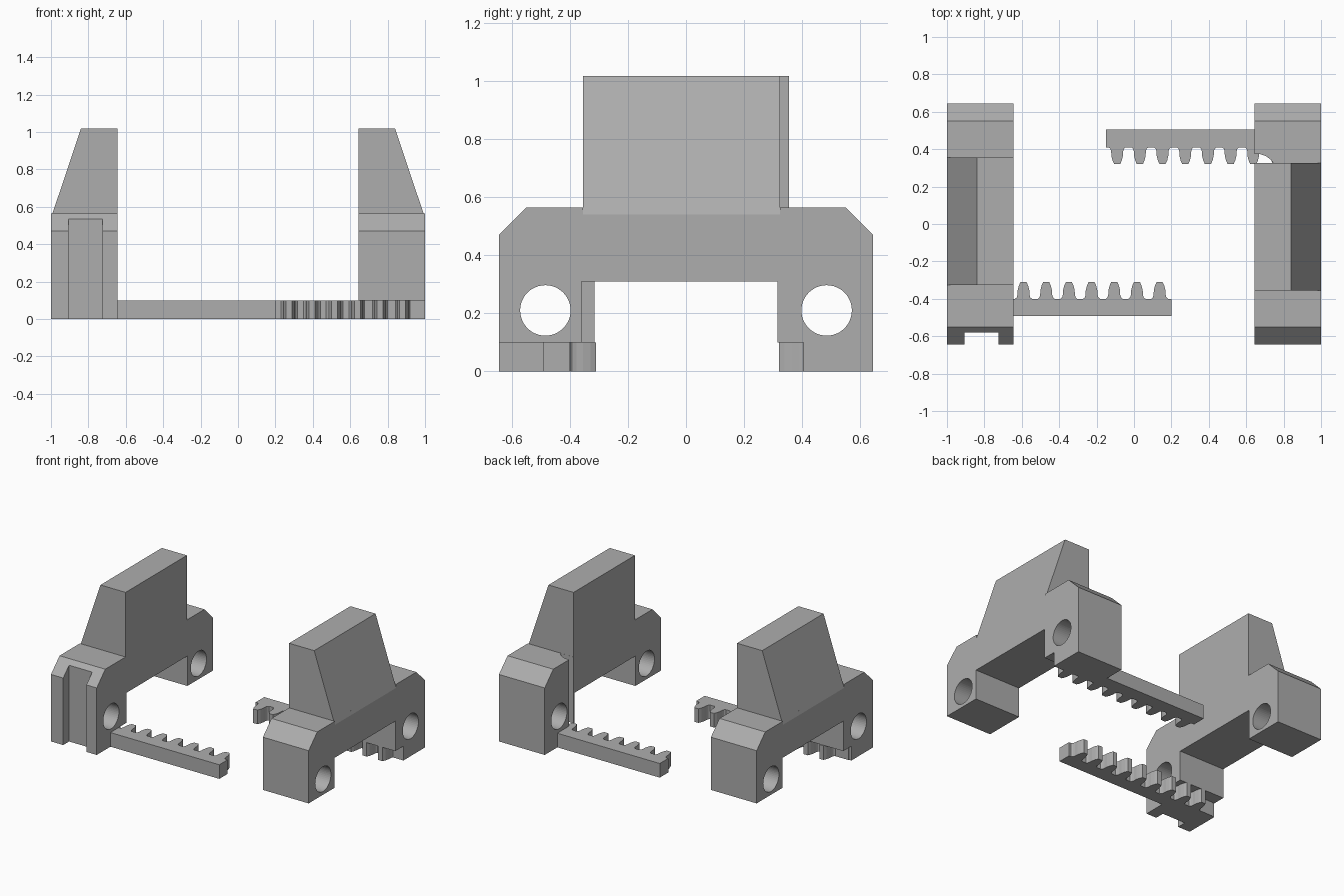
import bpy, bmesh, math
from mathutils import Vector

cube = bpy.data.objects.get("Cube")
if cube:
    bpy.data.objects.remove(cube)

grey = bpy.data.materials.new("plain grey")
grey.use_nodes = True
colour = (0.42, 0.42, 0.42, 1)
grey.diffuse_color = colour
grey.node_tree.nodes["Principled BSDF"].inputs["Base Color"].default_value = colour


def prism(name, profile, axis, low, high):
    """Extrude a 2D profile along an axis; the profile uses the other two axes in order."""
    def place(a, b, c):
        return {"x": (c, a, b), "y": (a, c, b), "z": (a, b, c)}[axis]
    bm = bmesh.new()
    face = bm.faces.new([bm.verts.new(place(a, b, low)) for a, b in profile])
    out = bmesh.ops.extrude_face_region(bm, geom=[face])
    verts = [v for v in out["geom"] if isinstance(v, bmesh.types.BMVert)]
    bmesh.ops.translate(bm, verts=verts, vec=Vector(place(0, 0, high - low)))
    bmesh.ops.recalc_face_normals(bm, faces=bm.faces)
    mesh = bpy.data.meshes.new(name)
    bm.to_mesh(mesh)
    bm.free()
    mesh.materials.append(grey)
    obj = bpy.data.objects.new(name, mesh)
    bpy.context.collection.objects.link(obj)
    return obj


def combine(target, other, operation):
    """Apply a boolean and remove the helper object."""
    mod = target.modifiers.new("boolean", "BOOLEAN")
    mod.operation, mod.object, mod.solver = operation, other, "EXACT"
    bpy.context.view_layer.objects.active = target
    bpy.ops.object.modifier_apply(modifier=mod.name)
    bpy.data.objects.remove(other)


def box(x0, x1, y0, y1):
    return [(x0, y0), (x1, y0), (x1, y1), (x0, y1)]


def circle(cy, cz, radius, count=48):
    return [(cy + radius * math.cos(math.tau * i / count),
             cz + radius * math.sin(math.tau * i / count)) for i in range(count)]


# Side outline of a jaw: short leg, bridge, and long leg recessed for the rack
body = [(-.645, .1), (-.36, .1), (-.36, .31), (.315, .31), (.315, .1), (.405, .1),
        (.405, 0), (.645, 0), (.645, .47), (.55, .565), (-.55, .565), (-.645, .47)]
# Front outline of the tapered upright and of the sliver trimmed below its slope
upright = [(.645, .45), (1, .45), (1, .54), (.84, 1.018), (.645, 1.018)]
sliver = [(1, .54), (1.05, .54), (1.05, .6), (.98, .6)]


def build_jaw(name, s):
    def turn(points):
        return [(s * a, b) for a, b in points]
    jaw = prism(name, turn(body), "x", s * .645, s)
    y0, y1 = sorted((s * -.355, s * .325))
    combine(jaw, prism("upright", turn(upright), "y", y0, y1), "UNION")
    combine(jaw, prism("trim", turn(sliver), "y", y0, y1), "DIFFERENCE")
    for y in (-.485, .485):
        combine(jaw, prism("bore", circle(y, .21, .087), "x", s * .5, s * 1.2), "DIFFERENCE")
    return jaw


left_jaw = build_jaw("left_jaw", 1)
right_jaw = build_jaw("right_jaw", -1)

# Vertical slot in the front of the right jaw, tooth clearance in the left jaw
combine(right_jaw, prism("slot", box(-.905, -.725, -.8, -.58), "z", -.1, .8), "DIFFERENCE")
clearance = [(.6, .326), (.745, .326), (.73, .345), (.705, .363), (.675, .373), (.6, .373)]
combine(left_jaw, prism("clearance", clearance, "z", -.1, .62), "DIFFERENCE")

# Toothed racks: half of one tooth, mirrored and repeated along the bar
half_tooth = [(-.045, 0), (-.036, .008), (-.032, .022), (-.031, .045), (-.025, .07), (-.016, .09)]
tooth = half_tooth + [(-x, h) for x, h in reversed(half_tooth)]


def build_rack(name, s, start, first, root, back):
    outline = [(start, back), (start, root)]
    for i in range(9):
        outline += [(first + i * .1213 + x, root - h) for x, h in tooth]
    outline += [(.98, root), (.98, back)]
    return prism(name, [(s * x, s * y) for x, y in outline], "z", 0, .099)


build_rack("left_rack", 1, -.15, -.09, .41, .505)
build_rack("right_rack", -1, -.2, -.137, .4, .493)
